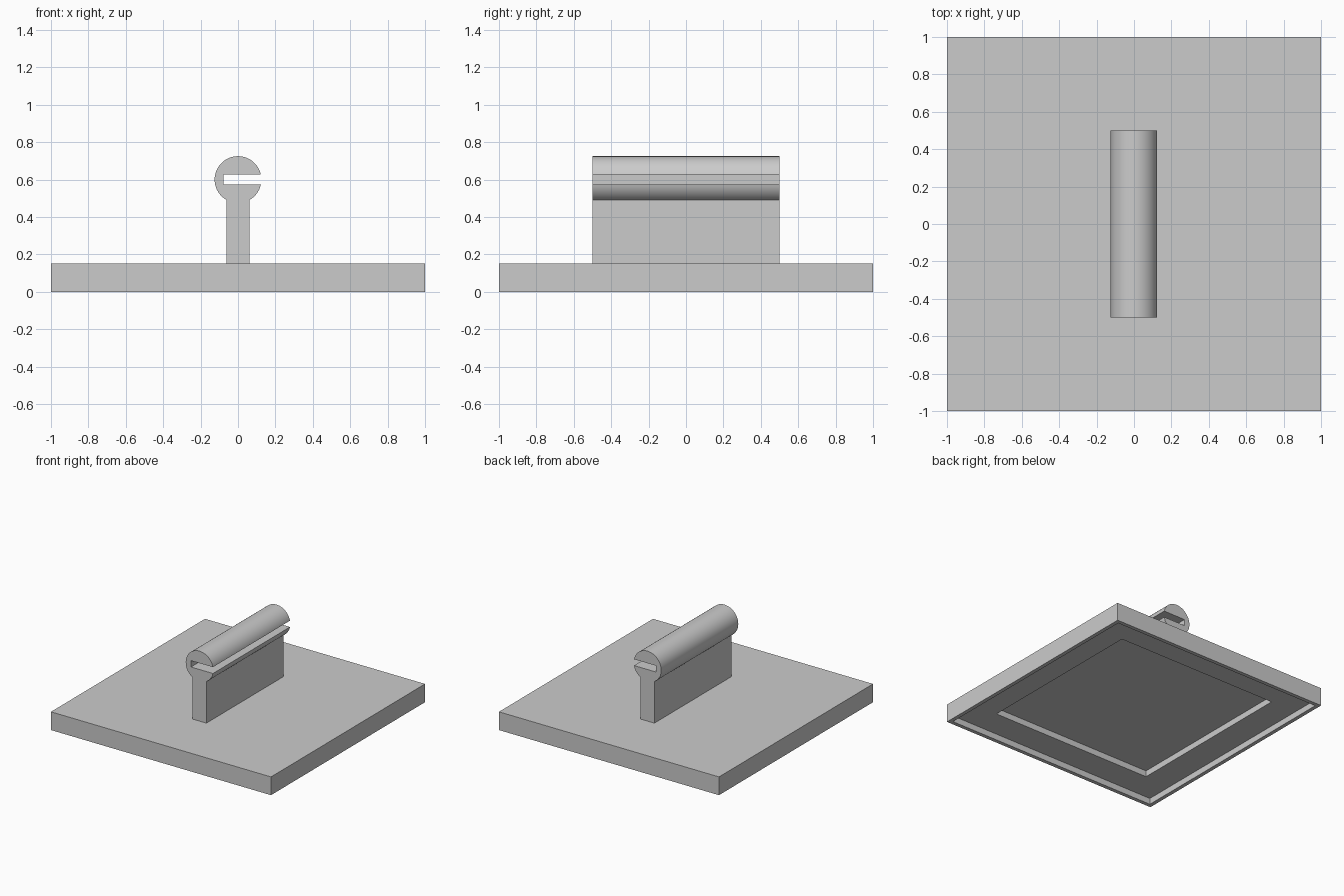
import bpy, bmesh, math

if "Cube" in bpy.data.objects:
    bpy.data.objects.remove(bpy.data.objects["Cube"])

BASE_H, RADIUS, CENTRE_Z = 0.15, 0.125, 0.6
STEM_HALF, SLOT_HALF, SLOT_BACK, RAIL_HALF = 0.0625, 0.026, -0.077, 0.5
RECESS = 0.05

grey = bpy.data.materials.new("plain grey")
grey.use_nodes = True
grey.diffuse_color = (0.6, 0.6, 0.6, 1)
grey.node_tree.nodes["Principled BSDF"].inputs["Base Color"].default_value = (0.6, 0.6, 0.6, 1)


def finish(bm, name):
    bmesh.ops.recalc_face_normals(bm, faces=bm.faces)
    mesh = bpy.data.meshes.new(name)
    bm.to_mesh(mesh)
    bm.free()
    mesh.materials.append(grey)
    obj = bpy.data.objects.new(name, mesh)
    bpy.context.collection.objects.link(obj)
    return obj


def arc(start, end, steps):
    """Points of the round head, in the x-z plane."""
    angles = [start + (end - start) * i / steps for i in range(steps + 1)]
    return [(RADIUS * math.cos(a), CENTRE_Z + RADIUS * math.sin(a)) for a in angles]


# Base plate with two stepped square recesses underneath
bm = bmesh.new()
bmesh.ops.create_cube(bm, size=2)
for v in bm.verts:
    v.co.z = BASE_H if v.co.z > 0 else 0
bottom = min(bm.faces, key=lambda f: f.calc_center_median().z)
for border in (0.045, 0.33):
    bmesh.ops.inset_region(bm, faces=[bottom], thickness=border)
    ring = bmesh.ops.inset_region(bm, faces=[bottom], thickness=0)
    for v in bottom.verts:
        v.co.z += RECESS
finish(bm, "base_plate")

# Handle: stem and round slotted head as one extruded profile
slot = math.asin(SLOT_HALF / RADIUS)
neck = math.acos(STEM_HALF / RADIUS)
profile = [(-STEM_HALF, BASE_H), (STEM_HALF, BASE_H)]
profile += arc(-neck, -slot, 10)
profile += [(SLOT_BACK, CENTRE_Z - SLOT_HALF), (SLOT_BACK, CENTRE_Z + SLOT_HALF)]
profile += arc(slot, math.pi + neck, 48)

bm = bmesh.new()
face = bm.faces.new([bm.verts.new((x, -RAIL_HALF, z)) for x, z in profile])
extruded = bmesh.ops.extrude_face_region(bm, geom=[face], use_keep_orig=True)
moved = [g for g in extruded["geom"] if isinstance(g, bmesh.types.BMVert)]
bmesh.ops.translate(bm, verts=moved, vec=(0, 2 * RAIL_HALF, 0))
handle = finish(bm, "slotted_handle")

# Smooth head, crisp edges
bpy.ops.object.select_all(action="DESELECT")
handle.select_set(True)
bpy.context.view_layer.objects.active = handle
bpy.ops.object.shade_smooth_by_angle(angle=math.radians(25))
